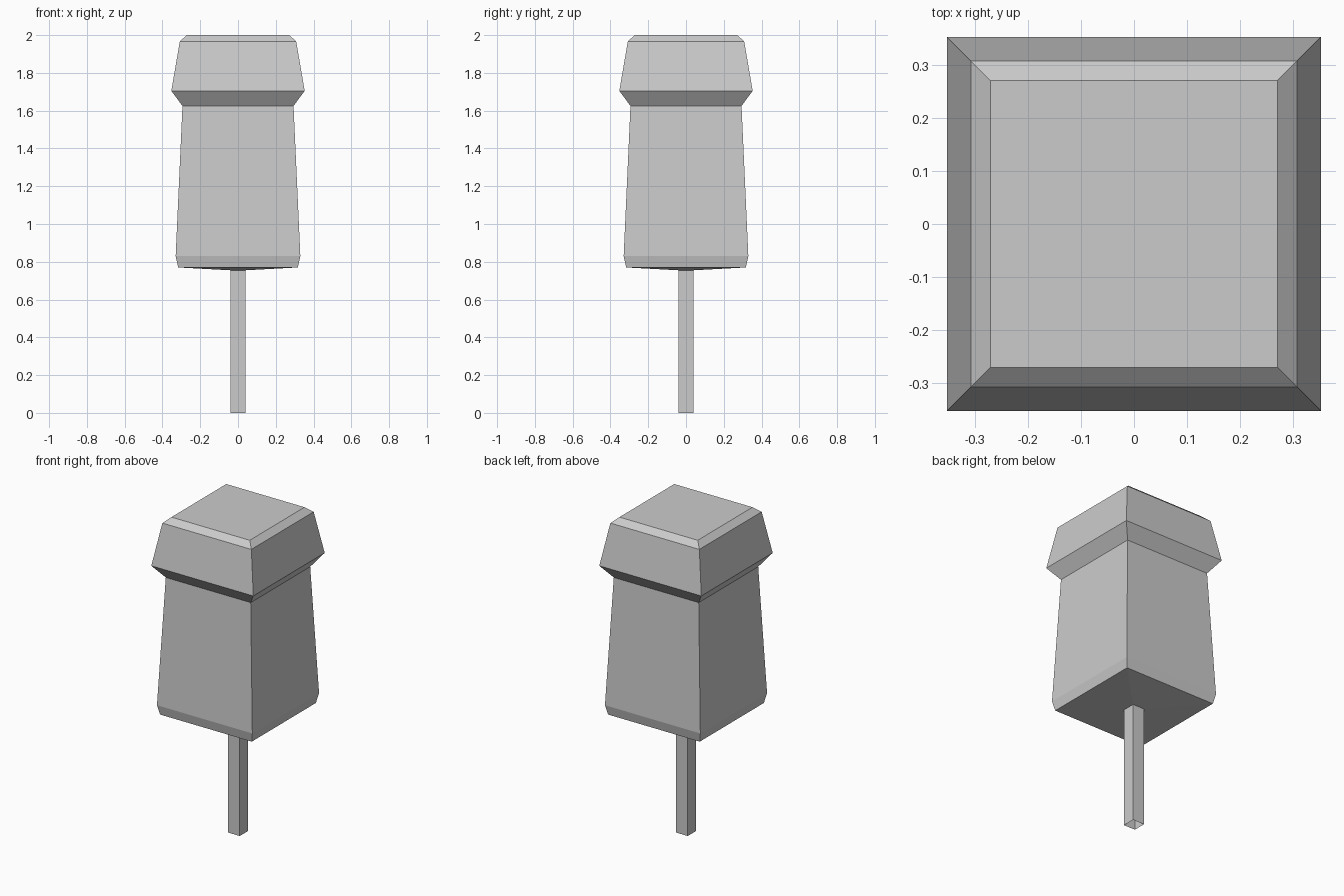
import bpy
import bmesh

cube = bpy.data.objects.get("Cube")
if cube:
    bpy.data.objects.remove(cube, do_unlink=True)

grey = bpy.data.materials.new("plain grey")
grey.use_nodes = True
colour = (0.6, 0.6, 0.6, 1.0)
grey.diffuse_color = colour
grey.node_tree.nodes["Principled BSDF"].inputs["Base Color"].default_value = colour

CORNERS = ((-1, -1), (1, -1), (1, 1), (-1, 1))


def square_loft(name, profile, cap_top):
    """Stack square rings from (half width, height) pairs, open at the bottom."""
    bm = bmesh.new()
    rings = [[bm.verts.new((r * x, r * y, z)) for x, y in CORNERS] for r, z in profile]
    for low, high in zip(rings, rings[1:]):
        for i in range(4):
            j = (i + 1) % 4
            bm.faces.new((low[i], low[j], high[j], high[i]))
    if cap_top:
        bm.faces.new(rings[-1])
    mesh = bpy.data.meshes.new(name)
    bm.to_mesh(mesh)
    bm.free()
    mesh.materials.append(grey)
    obj = bpy.data.objects.new(name, mesh)
    bpy.context.collection.objects.link(obj)
    return obj


# Thin post, hollow underneath
square_loft("post", [(0.04, 0), (0.04, 0.755)], False)

# Tapered body with shallow sloping underside, flared collar and bevelled cap
square_loft("body_and_cap", [
    (0.04, 0.755), (0.317, 0.77), (0.33, 0.83), (0.294, 1.625),
    (0.353, 1.705), (0.308, 1.967), (0.271, 2.0),
], True)
